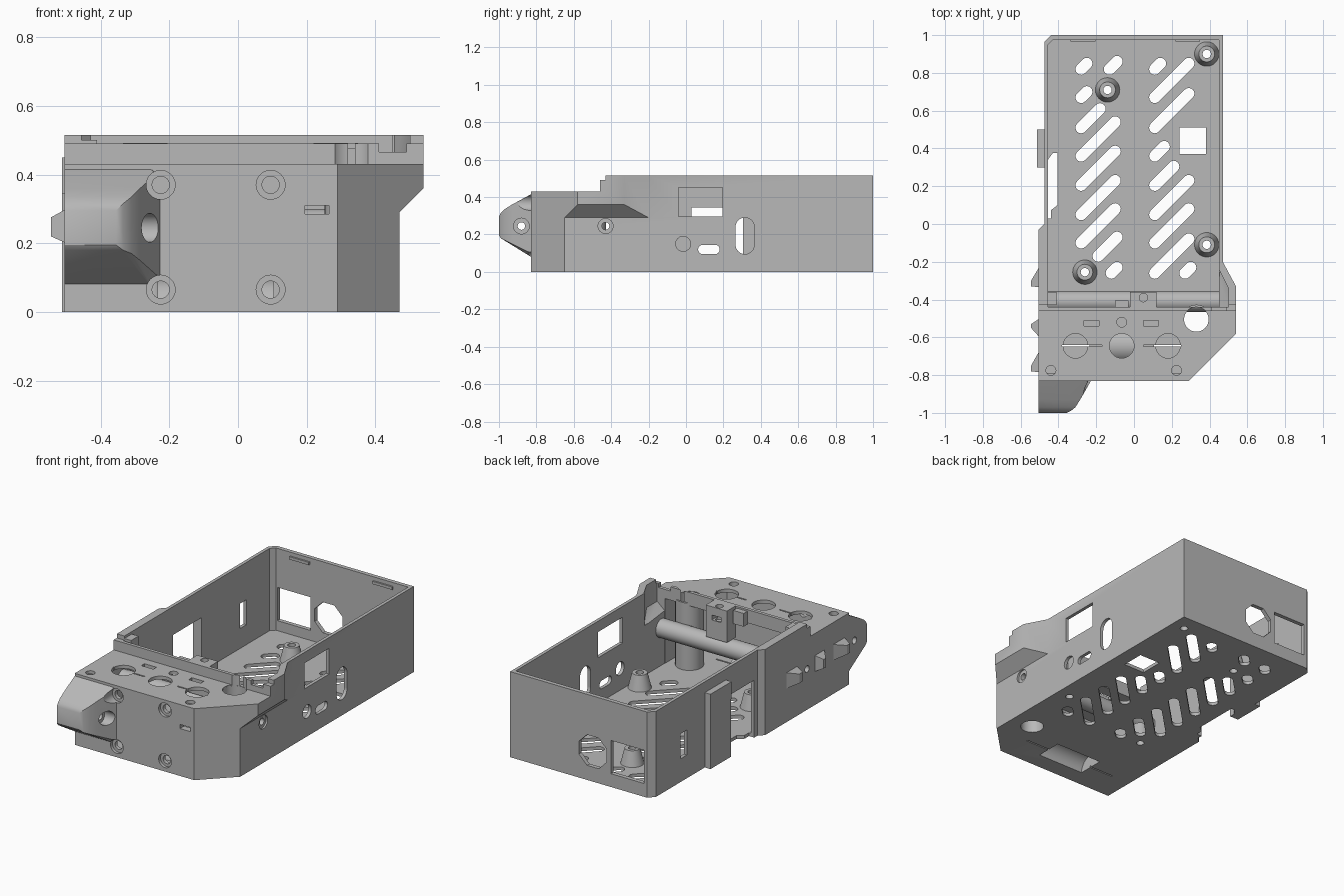
import bpy, bmesh, math
from mathutils import Vector, Matrix

if "Cube" in bpy.data.objects:
    bpy.data.objects.remove(bpy.data.objects["Cube"])

grey = bpy.data.materials.new("plain_grey")
grey.use_nodes = True
grey.diffuse_color = (0.48, 0.48, 0.48, 1)
grey.node_tree.nodes["Principled BSDF"].inputs["Base Color"].default_value = (0.48, 0.48, 0.48, 1)


def finish(name, bm):
    bmesh.ops.recalc_face_normals(bm, faces=bm.faces)
    me = bpy.data.meshes.new(name)
    bm.to_mesh(me)
    bm.free()
    me.materials.append(grey)
    ob = bpy.data.objects.new(name, me)
    bpy.context.scene.collection.objects.link(ob)
    return ob


def prism(name, pts, z0, z1):
    bm = bmesh.new()
    face = bm.faces.new([bm.verts.new((x, y, z0)) for x, y in pts])
    up = bmesh.ops.extrude_face_region(bm, geom=[face])["geom"]
    bmesh.ops.translate(bm, vec=(0, 0, z1 - z0),
                        verts=[v for v in up if isinstance(v, bmesh.types.BMVert)])
    return finish(name, bm)


def box(name, x0, x1, y0, y1, z0, z1):
    return prism(name, [(x0, y0), (x1, y0), (x1, y1), (x0, y1)], z0, z1)


def hull(name, pts):
    bm = bmesh.new()
    for p in pts:
        bm.verts.new(p)
    bmesh.ops.convex_hull(bm, input=bm.verts)
    bmesh.ops.dissolve_limit(bm, angle_limit=0.01, verts=bm.verts, edges=bm.edges)
    return finish(name, bm)


def rod(name, start, end, r, r2=None, sides=32, turn=0):
    a, b = Vector(start), Vector(end)
    bm = bmesh.new()
    rot = (b - a).to_track_quat('Z', 'Y').to_matrix().to_4x4()
    bmesh.ops.create_cone(bm, cap_ends=True, segments=sides, radius1=r,
                          radius2=r if r2 is None else r2, depth=(b - a).length,
                          matrix=Matrix.Translation((a + b) / 2) @ rot @ Matrix.Rotation(turn, 4, 'Z'))
    return finish(name, bm)


def capsule(a, b, r, z0, z1):
    a, b = Vector(a), Vector(b)
    ang = math.atan2(b.y - a.y, b.x - a.x)
    pts = []
    for c, base in ((b, ang - math.pi / 2), (a, ang + math.pi / 2)):
        for i in range(9):
            t = base + math.pi * i / 8
            pts.append((c.x + r * math.cos(t), c.y + r * math.sin(t)))
    return prism("cutter", pts, z0, z1)


def boolean(target, other, op='DIFFERENCE'):
    mod = target.modifiers.new("bool", 'BOOLEAN')
    mod.operation, mod.solver, mod.object = op, 'EXACT', other
    bpy.context.view_layer.update()
    deps = bpy.context.evaluated_depsgraph_get()
    new = bpy.data.meshes.new_from_object(target.evaluated_get(deps))
    target.modifiers.clear()
    target.data = new
    bpy.data.objects.remove(other)


def cut_box(ob, *lims):
    boolean(ob, box("cutter", *lims))


def cut_rod(ob, a, b, r, **kw):
    boolean(ob, rod("cutter", a, b, r, **kw))


# Outer case with the flared cheek on the left side
body = prism("case_body", [(-.505, -.83), (.29, -.83), (.47, -.65), (.47, 1), (-.44, 1),
                           (-.475, .965), (-.475, .0), (-.505, -.03)], 0, .515)
flare = [(.44, -.68), (.47, -.65), (.54, -.58), (.54, -.33), (.47, -.2), (.44, -.2)]
cheek = hull("cheek", [(x, y, .515) for x, y in flare] + [(x, y, .36) for x, y in flare]
             + [(x, y, .29) for x, y in flare if x < .5])
boolean(body, cheek, 'UNION')
boolean(body, box("side_plate", -.513, -.46, .3, .5, 0, .45), 'UNION')

# Lower front roof and the lip behind it
cut_box(body, -1, 1, -1.1, -.46, .43, 1)
cut_box(body, -1, 1, -1.1, -.43, .49, 1)
# Open tray, front compartment and hollow of the cheek
boolean(body, prism("cutter", [(-.455, -.44), (.45, -.44), (.45, .975), (-.43, .975), (-.455, .95)], .02, 1))
boolean(body, prism("cutter", [(-.48, -.79), (.28, -.79), (.448, -.62), (.448, -.4), (-.48, -.4)], .02, .41))
inner = [(.43, -.44), (.5, -.44), (.5, -.34), (.455, -.25), (.43, -.25)]
boolean(body, hull("cutter", [(x, y, z) for x, y in inner for z in (.38, 1)]
                   + [(x, y, .32) for x, y in inner if x < .46]))
cut_box(body, .41, .49, -.5, -.4, .465, 1)

# Diagonal vent slots: start point and diagonal run
vents = [(-.28, .82, .03), (-.13, .82, .04), (-.28, .67, .03), (-.28, .51, .1), (-.28, .36, .18),
         (-.28, .205, .18), (-.28, .05, .18), (-.28, -.1, .18), (-.19, -.17, .1), (-.12, -.26, .03),
         (.11, .82, .03), (.11, .67, .18), (.11, .51, .18), (.11, .36, .05), (.11, .205, .1),
         (.11, .05, .18), (.11, -.1, .18), (.11, -.26, .18), (.27, -.26, .03)]
for x, y, run in vents:
    boolean(body, capsule((x, y), (x + run, y + run), .03, -.1, .1))
cut_box(body, .24, .38, .37, .51, -.1, .1)
# Side port with floor notch, and small window, on the right wall
boolean(body, prism("cutter", [(-.456, .06), (-.405, .1), (-.405, .375), (-.43, .375), (-.456, .34)], -.1, .1))
cut_box(body, -.6, -.44, .03, .305, -.1, .345)
cut_box(body, -.6, -.4, .67, .73, .14, .29)

# Left wall windows
cut_box(body, .4, .6, -.04, .195, .295, .45)
cut_rod(body, (.4, -.015, .15), (.6, -.015, .15), .04)
for y0, y1, z0, z1 in ((.09, .155, .12, .12), (.315, .315, .145, .24)):
    r = .025 if z0 == z1 else .05
    for y, z in ((y0, z0), (y1, z1)):
        cut_rod(body, (.4, y, z), (.6, y, z), r)
    if z0 == z1:
        cut_box(body, .4, .6, y0, y1, z0 - r, z0 + r)
    else:
        cut_box(body, .4, .6, y0 - r, y0 + r, z0, z1)

# Back wall ports
cut_box(body, -.42, -.2, .9, 1.1, .08, .28)
cut_rod(body, (-.08, .9, .18), (-.08, 1.1, .18), .1, sides=8, turn=math.pi / 8)

# Roof openings
for x in (-.31, -.065, .18):
    cut_rod(body, (x, -.645, .3), (x, -.645, .6), .065)
for x, y in ((-.44, -.775), (.225, -.775), (-.065, -.52)):
    cut_rod(body, (x, y, .4), (x, y, .6), .026)
for x in (-.225, .09):
    cut_box(body, x - .04, x + .04, -.54, -.51, .3, .6)
for x0, x1 in ((-.38, -.17), (.05, .25)):
    cut_box(body, x0, x1, -.649, -.641, -.1, 1)
cut_rod(body, (.33, -.505, -.1), (.33, -.505, .42), .065)
cut_rod(body, (.33, -.505, .35), (.33, -.505, .6), .066)

# Tapered nose at the front right
nose_pts = []
for y, x, lo, hi in ((-.82, -.255, .075, .42), (-.82, -.222, .1, .39), (-.85, -.24, .11, .4),
                     (-.93, -.285, .15, .36), (-.97, -.31, .17, .335), (-.99, -.335, .18, .315),
                     (-1, -.355, .195, .295)):
    nose_pts += [(px, y, z) for px in (-.505, x) for z in (lo, hi)]
nose = hull("front_nose", nose_pts)
cut_rod(nose, (-.6, -.88, .245), (0, -.88, .245), .02)
cut_rod(nose, (-.3, -.88, .245), (0, -.88, .245), .042)

# Counterbored screw holes in the front
for x in (-.225, .095):
    for z in (.065, .37):
        for part in (body, nose):
            cut_rod(part, (x, -1.1, z), (x, -.812, z), .042)
        cut_rod(body, (x, -.9, z), (x, -.7, z), .025)
cut_box(body, .195, .265, -.9, -.75, .285, .31)

# Hinge tube across the case and its side holes
tube = rod("cross_tube", (-.49, -.41, .245), (.46, -.41, .245), .055)
for part in (body, tube):
    cut_rod(part, (-.6, -.43, .245), (.6, -.43, .245), .02)
cut_rod(body, (.458, -.43, .245), (.6, -.43, .245), .04)

# Round shaft around the large through hole
shaft = rod("round_shaft", (.33, -.505, 0.005), (.33, -.505, .425), .078)
cut_rod(shaft, (.33, -.505, -.1), (.33, -.505, .6), .065)

# Curved recess under the front floor
scoop = rod("scoop_cover", (-.235, -.645, 0), (.105, -.645, 0), .095)
cut_box(scoop, -1, 1, -1, 0, -.5, .01)
for part in (scoop, body):
    cut_rod(part, (-.22, -.645, 0), (.09, -.645, 0), .08)

# Tapered board standoffs with through holes
smooth = [tube, shaft, scoop, nose]
for i, (x, y) in enumerate(((.385, .9), (-.14, .71), (-.26, -.255), (.385, -.11))):
    post = rod("standoff_%d" % (i + 1), (x, y, .015), (x, y, .11), .066, .042)
    for part in (post, body):
        cut_rod(part, (x, y, -.1), (x, y, .2), .022)
    smooth.append(post)

# Latch blocks behind the lip
latch = box("latch_block", -.02, .12, -.445, -.36, .3, .49)
cut_rod(latch, (.05, -.39, .4), (.05, -.39, .6), .022)
cut_box(latch, .02, .08, -.4, -.3, .41, .44)
box("latch_stop", -.1, -.03, -.445, -.405, .4, .48)
box("corner_block", -.48, -.41, -.43, -.36, .4, .5)
# Snap ridges inside the back wall
for side, x in (("right", -.27), ("left", .285)):
    box("snap_ridge_" + side, x - .065, x + .065, .965, .98, .475, .492)

# Small hooks on the right side
for i, (base0, tip0, tip1, base1) in enumerate(((-.225, -.3, -.33, -.335), (-.5, -.53, -.55, -.6),
                                                (-.67, -.75, -.78, -.785))):
    hull("side_hook_%d" % (i + 1),
         [(-.5, y, z) for y in (base0, base1) for z in (.2, .3)]
         + [(-.545, y, z) for y in (tip0, tip1) for z in (.22, .275)])

# Smooth rounded parts, keep crisp edges
bpy.ops.object.select_all(action='DESELECT')
for ob in smooth + [body]:
    ob.select_set(True)
bpy.context.view_layer.objects.active = body
bpy.ops.object.shade_smooth_by_angle(angle=math.radians(30))
